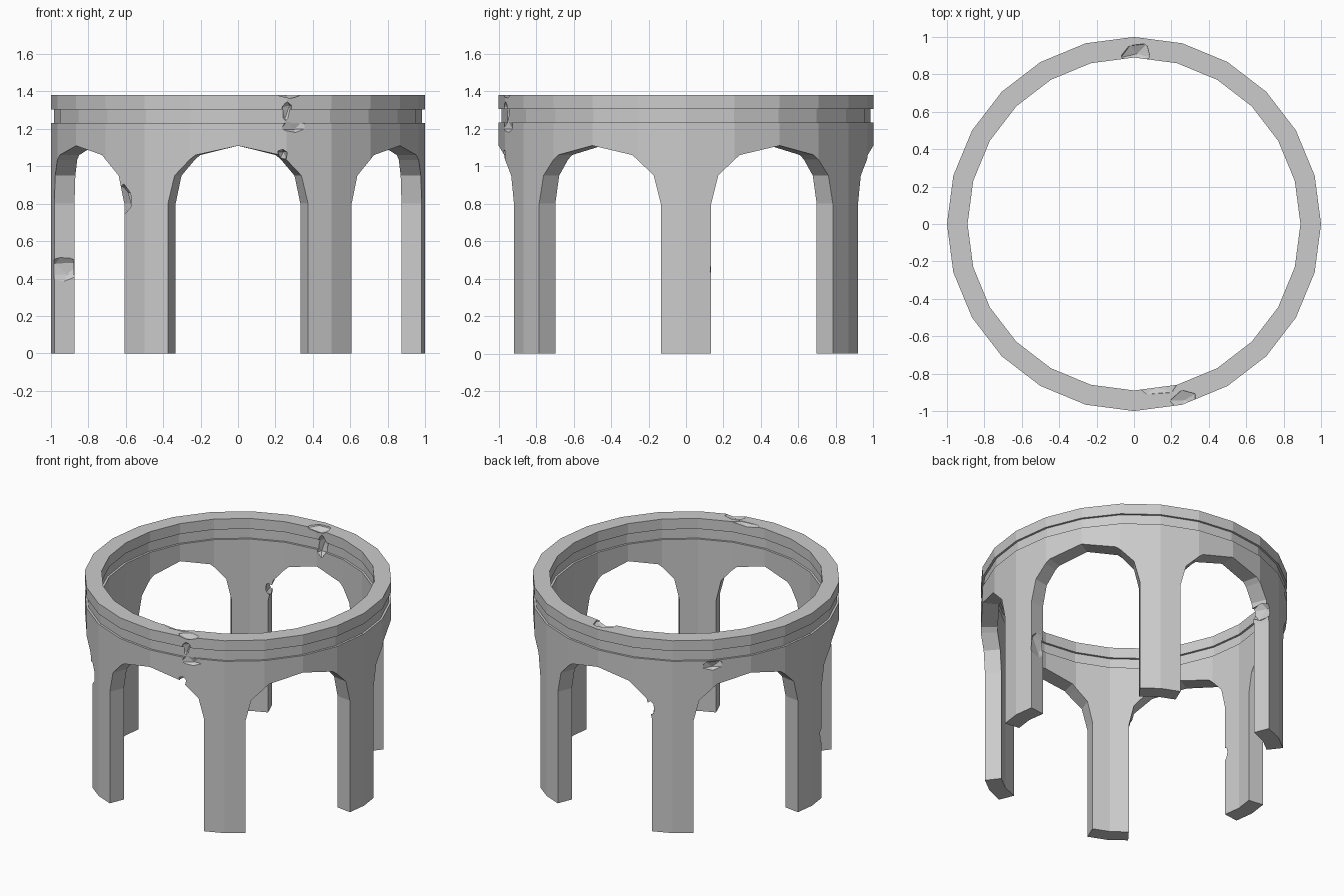
import bpy, bmesh, random
from math import sin, cos, pi, radians
from mathutils import Matrix, Vector

random.seed(4)
if "Cube" in bpy.data.objects:
    bpy.data.objects.remove(bpy.data.objects["Cube"])

stone = bpy.data.materials.new("grey stone")
stone.use_nodes = True
GREY = (0.6, 0.6, 0.6, 1)
stone.diffuse_color = GREY
stone.node_tree.nodes["Principled BSDF"].inputs["Base Color"].default_value = GREY

TOP, GROOVE_TOP, GROOVE_LOW, SPRING = 1.38, 1.305, 1.232, 0.8
OUTER, INNER, DEPTH = 1.0, 0.89, 0.015
STEP = 15


def polar(r, deg, z):
    """Point on a 24-sided wall of corner radius r."""
    half = radians(STEP / 2)
    r *= cos(half) / cos(radians(deg % STEP) - half)
    return (r * cos(radians(deg)), r * sin(radians(deg)), z)


def section(bottom):
    """Closed wall cross-section, outside going up, inside going down."""
    heights = [bottom, max(bottom, SPRING), GROOVE_LOW, GROOVE_LOW,
               GROOVE_TOP, GROOVE_TOP, TOP]
    inset = [0, 0, 0, DEPTH, DEPTH, 0, 0]
    outside = [(OUTER - d, z) for d, z in zip(inset, heights)]
    inside = [(INNER + d, z) for d, z in zip(inset, heights)]
    return outside + inside[::-1]


# Half of one arch: angle from its crown, and underside height
half_arch = [(0, 1.11), (13.2, 1.06), (15, 1.035), (20, 0.95),
             (22.2, SPRING), (22.2, 0), (30, 0)]
bay = [(-a, z) for a, z in half_arch[:0:-1]] + half_arch[:-1]

# Arcade wall: six bays lofted into a closed ring
bm = bmesh.new()
rings = []
for k in range(6):
    for a, bottom in bay:
        rings.append([bm.verts.new(polar(r, 30 + 60 * k + a, z))
                      for r, z in section(bottom)])
count = len(rings[0])
for i, ring in enumerate(rings):
    nxt = rings[(i + 1) % len(rings)]
    for j in range(count):
        n = (j + 1) % count
        bm.faces.new((ring[j], nxt[j], nxt[n], ring[n]))
bmesh.ops.remove_doubles(bm, verts=bm.verts, dist=0.0005)
bmesh.ops.recalc_face_normals(bm, faces=bm.faces)
mesh = bpy.data.meshes.new("arcade_ring")
bm.to_mesh(mesh)
bm.free()
mesh.materials.append(stone)
arcade = bpy.data.objects.new("arcade_ring", mesh)
bpy.context.collection.objects.link(arcade)


def chip(deg, r, z, size):
    """Break a rough piece out of the stone; size is radial, sideways, up."""
    b = bmesh.new()
    bmesh.ops.create_icosphere(b, subdivisions=1, radius=1)
    for v in b.verts:
        v.co *= random.uniform(0.8, 1.15)
    b.transform(Matrix.Rotation(radians(deg), 4, 'Z')
                @ Matrix.Translation((r, 0, z))
                @ Matrix.Diagonal((*size, 1)))
    m = bpy.data.meshes.new("chip_cutter")
    b.to_mesh(m)
    b.free()
    m.materials.append(stone)
    cutter = bpy.data.objects.new("chip_cutter", m)
    cutter.hide_render = True
    bpy.context.collection.objects.link(cutter)
    mod = arcade.modifiers.new("chip", 'BOOLEAN')
    mod.operation, mod.solver, mod.object = 'DIFFERENCE', 'EXACT', cutter
    bpy.ops.object.modifier_apply(modifier=mod.name)
    bpy.data.objects.remove(cutter)


bpy.context.view_layer.objects.active = arcade
arcade.select_set(True)

# Front break, from the rim down to the arch
chip(286, 0.98, 1.39, (0.07, 0.09, 0.035))
chip(278, 0.88, 1.39, (0.05, 0.13, 0.03))
chip(285, 1.01, 1.29, (0.04, 0.04, 0.07))
chip(288, 1.01, 1.22, (0.04, 0.09, 0.045))
chip(284, 0.98, 1.06, (0.06, 0.03, 0.04))
# Back break on the inside of the rim
chip(89, 0.91, 1.39, (0.07, 0.09, 0.045))
chip(87, 0.88, 1.26, (0.05, 0.05, 0.09))
# Outer wall scar
chip(135, 1.01, 1.2, (0.04, 0.1, 0.045))
# Pillar edge notches
chip(232, 0.99, 0.82, (0.07, 0.07, 0.1))
chip(188.5, 0.95, 0.45, (0.14, 0.05, 0.08))
chip(8.5, 0.93, 0.49, (0.09, 0.035, 0.13))
chip(111.5, 0.94, 0.88, (0.1, 0.035, 0.07))
